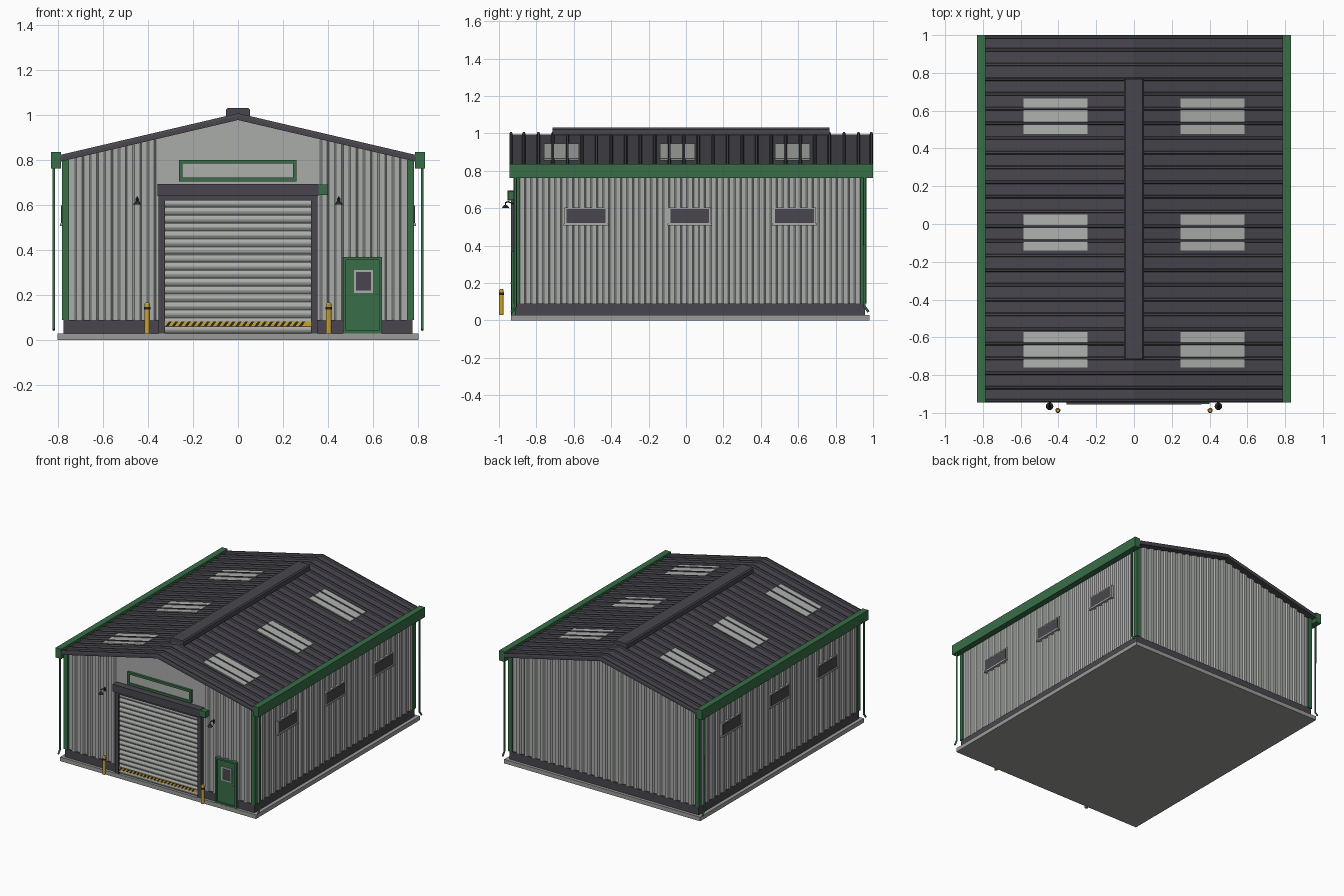
import bpy, bmesh, math
from mathutils import Vector

cube = bpy.data.objects.get("Cube")
if cube:
    bpy.data.objects.remove(cube, do_unlink=True)


def material(name, r, g, b):
    m = bpy.data.materials.new(name)
    m.use_nodes = True
    m.diffuse_color = (r, g, b, 1)
    m.node_tree.nodes["Principled BSDF"].inputs["Base Color"].default_value = (r, g, b, 1)
    return m


WALL = material("wall grey", 0.40, 0.415, 0.40)
CONCRETE = material("concrete", 0.33, 0.33, 0.32)
CHARCOAL = material("charcoal", 0.065, 0.062, 0.075)
GREEN = material("trim green", 0.04, 0.155, 0.065)
YELLOW = material("safety yellow", 0.60, 0.36, 0.025)
BLACK = material("black", 0.02, 0.02, 0.022)
PANEL = material("skylight panel", 0.42, 0.435, 0.42)


def prisms(name, parts, mat):
    """One object from several closed prisms, each an outline and a sweep vector."""
    bm = bmesh.new()
    for outline, sweep in parts:
        low = [bm.verts.new(p) for p in outline]
        high = [bm.verts.new(Vector(p) + Vector(sweep)) for p in outline]
        bm.faces.new(low)
        bm.faces.new(high[::-1])
        n = len(low)
        for i in range(n):
            j = (i + 1) % n
            bm.faces.new((low[i], high[i], high[j], low[j]))
    bmesh.ops.recalc_face_normals(bm, faces=bm.faces)
    me = bpy.data.meshes.new(name)
    bm.to_mesh(me)
    bm.free()
    me.materials.append(mat)
    ob = bpy.data.objects.new(name, me)
    bpy.context.collection.objects.link(ob)
    return ob


def block(x0, x1, y0, y1, z0, z1):
    return [(x0, y0, z0), (x1, y0, z0), (x1, y1, z0), (x0, y1, z0)], (0, 0, z1 - z0)


def box(name, mat, *size):
    return prisms(name, [block(*size)], mat)


def frame(name, mat, x0, x1, z0, z1, t, y0, y1):
    """Rectangular border facing the front."""
    return prisms(name, [block(x0, x1, y0, y1, z0, z0 + t), block(x0, x1, y0, y1, z1 - t, z1),
                         block(x0, x0 + t, y0, y1, z0 + t, z1 - t),
                         block(x1 - t, x1, y0, y1, z0 + t, z1 - t)], mat)


def cone(name, mat, x, y, z0, z1, r0, r1, sides=16):
    bpy.ops.mesh.primitive_cone_add(vertices=sides, radius1=r0, radius2=r1, depth=z1 - z0,
                                    location=(x, y, (z0 + z1) / 2))
    ob = bpy.context.object
    ob.name = name
    ob.data.materials.append(mat)
    bpy.ops.object.shade_smooth_by_angle()
    return ob


def pipe(name, mat, points, radius):
    cu = bpy.data.curves.new(name, "CURVE")
    cu.dimensions = "3D"
    cu.bevel_depth = radius
    cu.bevel_resolution = 2
    cu.use_fill_caps = True
    sp = cu.splines.new("POLY")
    sp.points.add(len(points) - 1)
    for p, co in zip(sp.points, points):
        p.co = (*co, 1)
    cu.materials.append(mat)
    ob = bpy.data.objects.new(name, cu)
    bpy.context.collection.objects.link(ob)


WX, FRONT, BACK = 0.765, -0.905, 0.948      # wall planes
EAVE, Y0, Y1 = 0.79, -0.945, 1.0            # roof extent
BASE, SLOPE = 0.09, 0.234


def roof_z(x, lift=0.0):
    return 0.995 - SLOPE * abs(x) + lift


# Slab, plinth and gabled core
box("floor_slab", CONCRETE, -0.802, 0.802, -0.935, 0.98, 0, 0.03)
box("plinth", CHARCOAL, -0.775, 0.775, FRONT - 0.01, BACK + 0.01, 0.03, BASE)
eave = roof_z(WX, -0.015)
prisms("wall_core", [([(-WX, FRONT, BASE), (WX, FRONT, BASE), (WX, FRONT, eave),
                       (0, FRONT, roof_z(0, -0.015)), (-WX, FRONT, eave)],
                      (0, BACK - FRONT, 0))], WALL)

# Vertical cladding ribs
PITCH, DEPTH, FOOT, CREST = 0.064, 0.011, 0.02, 0.012
PROFILE = [(-FOOT, 0), (-CREST, DEPTH), (CREST, DEPTH), (FOOT, 0)]
front_ribs, back_ribs = [], []
for k in range(-11, 12):
    x = k * PITCH
    up = (0, 0, roof_z(x, -0.014) - BASE)
    back_ribs.append(([(x + u, BACK + d, BASE) for u, d in PROFILE], up))
    if abs(x) > 0.36:
        front_ribs.append(([(x + u, FRONT - d, BASE) for u, d in PROFILE], up))
prisms("front_cladding", front_ribs, WALL)
prisms("back_cladding", back_ribs, WALL)
mid = (FRONT + BACK) / 2
for s, side in ((1, "left"), (-1, "right")):
    prisms(side + "_cladding", [([(s * (WX + d), mid + k * PITCH + u, BASE) for u, d in PROFILE],
                                 (0, 0, eave - BASE)) for k in range(-14, 15)], WALL)

# Roof sheets, ribs, skylights and gutters
RIB = (Y1 - Y0) / 25
for s, side in ((1, "left"), (-1, "right")):
    run = (s * EAVE, 0, -SLOPE * EAVE)
    prisms(side + "_roof", [([(0, Y0, roof_z(0, -0.018)), (0, Y1, roof_z(0, -0.018)),
                              (0, Y1, roof_z(0)), (0, Y0, roof_z(0))], run)], CHARCOAL)
    ribs = []
    for k in range(26):
        y = min(max(Y0 + k * RIB, Y0 + 0.009), Y1 - 0.009)
        ribs.append(([(0, y + u, roof_z(0, h)) for u, h in
                      ((-0.009, 0), (-0.005, 0.012), (0.005, 0.012), (0.009, 0))], run))
    prisms(side + "_roof_ribs", ribs, CHARCOAL)
    lights = []
    for y in (-0.665, -0.045, 0.57):
        lights.append(([(s * 0.245, yy, roof_z(0.245, h)) for yy, h in
                        ((y - 0.094, 0), (y + 0.094, 0), (y + 0.094, 0.007), (y - 0.094, 0.007))],
                       (s * 0.34, 0, -SLOPE * 0.34)))
    prisms(side + "_skylights", lights, PANEL)
    xs = sorted((s * 0.785, s * 0.83))
    box(side + "_gutter", GREEN, *xs, Y0, Y1, 0.762, 0.835)
    # Corner trims and downpipes
    for e, end, y in ((-1, "front", FRONT), (1, "back", BACK)):
        tx = sorted((s * 0.75, s * 0.782))
        ty = sorted((y - e * 0.015, y + e * 0.016))
        box(f"{side}_{end}_corner_trim", GREEN, *tx, *ty, BASE, 0.80)
        py = y + e * 0.006
        pipe(f"{side}_{end}_downpipe", GREEN,
             [(s * 0.818, py, 0.78), (s * 0.818, py, 0.075), (s * 0.818, py + e * 0.022, 0.045)], 0.0065)
    # Side windows
    for i, y in enumerate((-0.535, 0.02, 0.58)):
        wx = sorted((s * 0.76, s * 0.782))
        gx = sorted((s * 0.76, s * 0.785))
        sx = sorted((s * 0.76, s * 0.79))
        box(f"{side}_window_frame_{i}", WALL, *wx, y - 0.114, y + 0.114, 0.512, 0.605)
        box(f"{side}_window_glass_{i}", CHARCOAL, *gx, y - 0.104, y + 0.104, 0.52, 0.597)
        box(f"{side}_window_sill_{i}", WALL, *sx, y - 0.12, y + 0.12, 0.507, 0.517)
prisms("ridge_vent", [([(-0.053, -0.715, 0.992), (0.053, -0.715, 0.992), (0.053, -0.715, 1.022),
                        (0.045, -0.715, 1.031), (-0.045, -0.715, 1.031), (-0.053, -0.715, 1.022)],
                       (0, 1.482, 0))], CHARCOAL)

# Roller door with curved slats
SLATS, DZ0, DZ1 = 17, 0.03, 0.625
step = (DZ1 - DZ0) / SLATS
slats = []
for k in range(SLATS):
    arc = [(-0.325, -0.915 - 0.009 * math.sin(math.pi * i / 6), DZ0 + step * (k + i / 6)) for i in range(7)]
    slats.append((arc, (0.65, 0, 0)))
door = prisms("roller_door_slats", slats, WALL)
box("roller_door_backing", WALL, -0.325, 0.325, -0.916, FRONT, DZ0, DZ1)
for s, side in ((1, "left"), (-1, "right")):
    box(side + "_door_jamb", CHARCOAL, *sorted((s * 0.325, s * 0.352)), -0.935, FRONT, 0.03, 0.645)
box("door_header", CHARCOAL, -0.325, 0.325, -0.935, FRONT, 0.62, 0.645)
box("roller_hood", CHARCOAL, -0.357, 0.357, -0.955, FRONT, 0.64, 0.694)
box("door_motor", GREEN, 0.357, 0.40, -0.952, FRONT, 0.645, 0.69)

# Hazard strip
box("hazard_strip", YELLOW, -0.325, 0.325, -0.929, -0.92, 0.06, 0.082)
prisms("hazard_stripes", [([(x, -0.930, 0.06), (x + 0.013, -0.930, 0.06), (x + 0.029, -0.930, 0.082),
                            (x + 0.016, -0.930, 0.082)], (0, 0.003, 0))
                          for x in (-0.323 + 0.0282 * k for k in range(22))], BLACK)

# Sign board above the door
frame("sign_frame", GREEN, -0.262, 0.26, 0.705, 0.80, 0.016, -0.922, FRONT)
box("sign_panel", PANEL, -0.25, 0.248, -0.914, FRONT, 0.715, 0.79)

# Personnel door
frame("side_door_frame", GREEN, 0.467, 0.64, 0.03, 0.368, 0.013, -0.934, FRONT)
box("side_door_leaf", GREEN, 0.478, 0.63, -0.926, FRONT, 0.032, 0.36)
frame("side_door_window_frame", WALL, 0.515, 0.60, 0.21, 0.312, 0.01, -0.932, -0.92)
box("side_door_window", CHARCOAL, 0.523, 0.592, -0.929, -0.92, 0.218, 0.304)
box("side_door_handle", WALL, 0.606, 0.622, -0.938, -0.925, 0.196, 0.202)

# Bollards and wall lamps
for s, side in ((1, "left"), (-1, "right")):
    bx, by = s * 0.403, -0.987
    cone(side + "_bollard", YELLOW, bx, by, 0.03, 0.16, 0.0125, 0.0125)
    cone(side + "_bollard_cap", YELLOW, bx, by, 0.16, 0.167, 0.0125, 0.008)
    cone(side + "_bollard_band", BLACK, bx, by, 0.135, 0.148, 0.0134, 0.0134)
    lx, ly = s * 0.447, -0.965
    cone(side + "_lamp_shade", BLACK, lx, ly, 0.602, 0.618, 0.02, 0.006)
    pipe(side + "_lamp_arm", BLACK, [(lx, FRONT, 0.615), (lx, -0.93, 0.626), (lx, -0.95, 0.635),
                                     (lx, ly, 0.63), (lx, ly, 0.612)], 0.0035)
    box(side + "_lamp_plate", BLACK, lx - 0.008, lx + 0.008, -0.92, FRONT, 0.605, 0.632)
